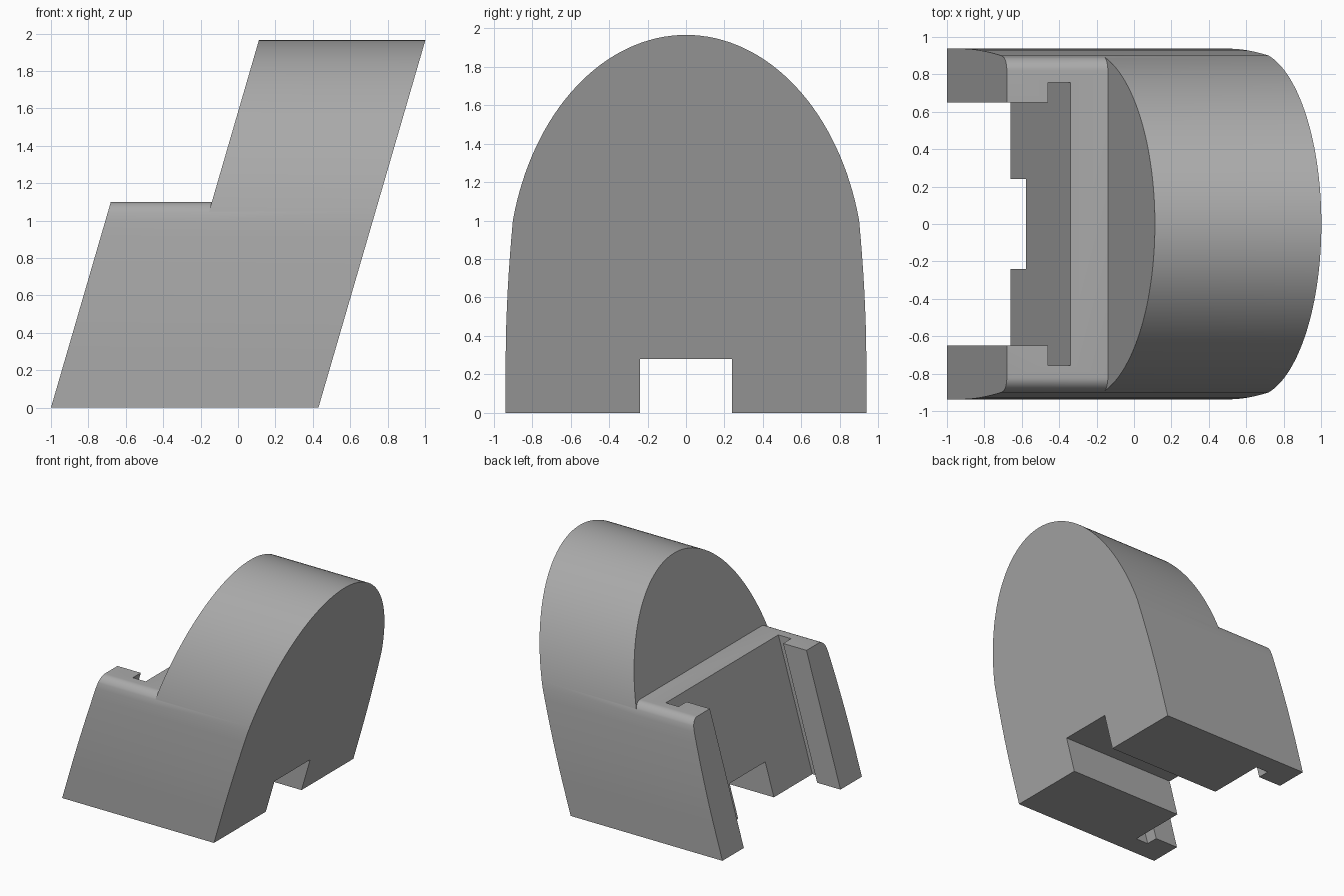
import bpy, bmesh, math

if "Cube" in bpy.data.objects:
    bpy.data.objects.remove(bpy.data.objects["Cube"], do_unlink=True)

LEAN = 0.291          # sideways lean per unit of height
TOP, SHOULDER, LEDGE = 1.965, 1.0, 1.1

grey = bpy.data.materials.new("plain_grey")
grey.use_nodes = True
COLOUR = (0.4, 0.4, 0.4, 1)
grey.diffuse_color = COLOUR
grey.node_tree.nodes["Principled BSDF"].inputs["Base Color"].default_value = COLOUR


def prism(name, outline, x0, x1):
    """Extrude a (y, z) outline along x, leaning with height."""
    bm = bmesh.new()
    face = bm.faces.new([bm.verts.new((x0 + LEAN * z, y, z)) for y, z in outline])
    out = bmesh.ops.extrude_face_region(bm, geom=[face])
    moved = [v for v in out["geom"] if isinstance(v, bmesh.types.BMVert)]
    bmesh.ops.translate(bm, verts=moved, vec=(x1 - x0, 0, 0))
    bmesh.ops.recalc_face_normals(bm, faces=bm.faces)
    mesh = bpy.data.meshes.new(name)
    bm.to_mesh(mesh)
    bm.free()
    mesh.materials.append(grey)
    obj = bpy.data.objects.new(name, mesh)
    bpy.context.collection.objects.link(obj)
    return obj


def box(half, z0, z1):
    return [(-half, z0), (half, z0), (half, z1), (-half, z1)]


def mirrored(right):
    """Close a right-hand outline with its mirror image."""
    return right + [(-y, z) for y, z in reversed(right) if y > 0]


# Arched block: gently bowed flanks, then an elliptical crown
centre = 0.7
rise = TOP - centre
start = math.asin((SHOULDER - centre) / rise)
width = 0.9 / math.cos(start)
right = [(0.9375, 0)]
for i in range(9):
    t = i / 8
    right.append((0.9375 - 0.0375 * t ** 1.8, 0.28 + (SHOULDER - 0.28) * t))
for i in range(1, 33):
    a = start + (math.pi / 2 - start) * i / 32
    right.append((width * math.cos(a) if i < 32 else 0, centre + rise * math.sin(a)))
block = prism("arched_block", mirrored(right), -1, 0.43)

# Upper cut that leaves a low ledge with rounded edges
edge = [(1.3, 2.3), (1.3, SHOULDER)]
for i in range(11):
    a = math.pi / 2 * i / 10
    edge.append((0.82 + 0.08 * math.cos(a), SHOULDER + (LEDGE - SHOULDER) * math.sin(a)))
cutters = [
    prism("ledge_cutter", mirrored(edge), -1.4, -0.46),
    prism("floor_channel_cutter", box(0.24, -0.3, 0.28), -1.4, 0.8),
    prism("slot_mouth_cutter", box(0.65, -0.3, 1.5), -1.4, -0.72),
    prism("slot_groove_cutter", box(0.757, -0.3, 1.5), -0.78, -0.66),
]

bpy.context.view_layer.objects.active = block
for cutter in cutters:
    cutter.hide_render = True
    mod = block.modifiers.new(cutter.name, "BOOLEAN")
    mod.operation = "DIFFERENCE"
    mod.solver = "EXACT"
    mod.object = cutter
    bpy.ops.object.modifier_apply(modifier=mod.name)
    bpy.data.objects.remove(cutter, do_unlink=True)

# Smooth crown and ledge edges, crisp corners
bpy.ops.object.select_all(action="DESELECT")
block.select_set(True)
bpy.ops.object.shade_smooth_by_angle(angle=math.radians(25))
